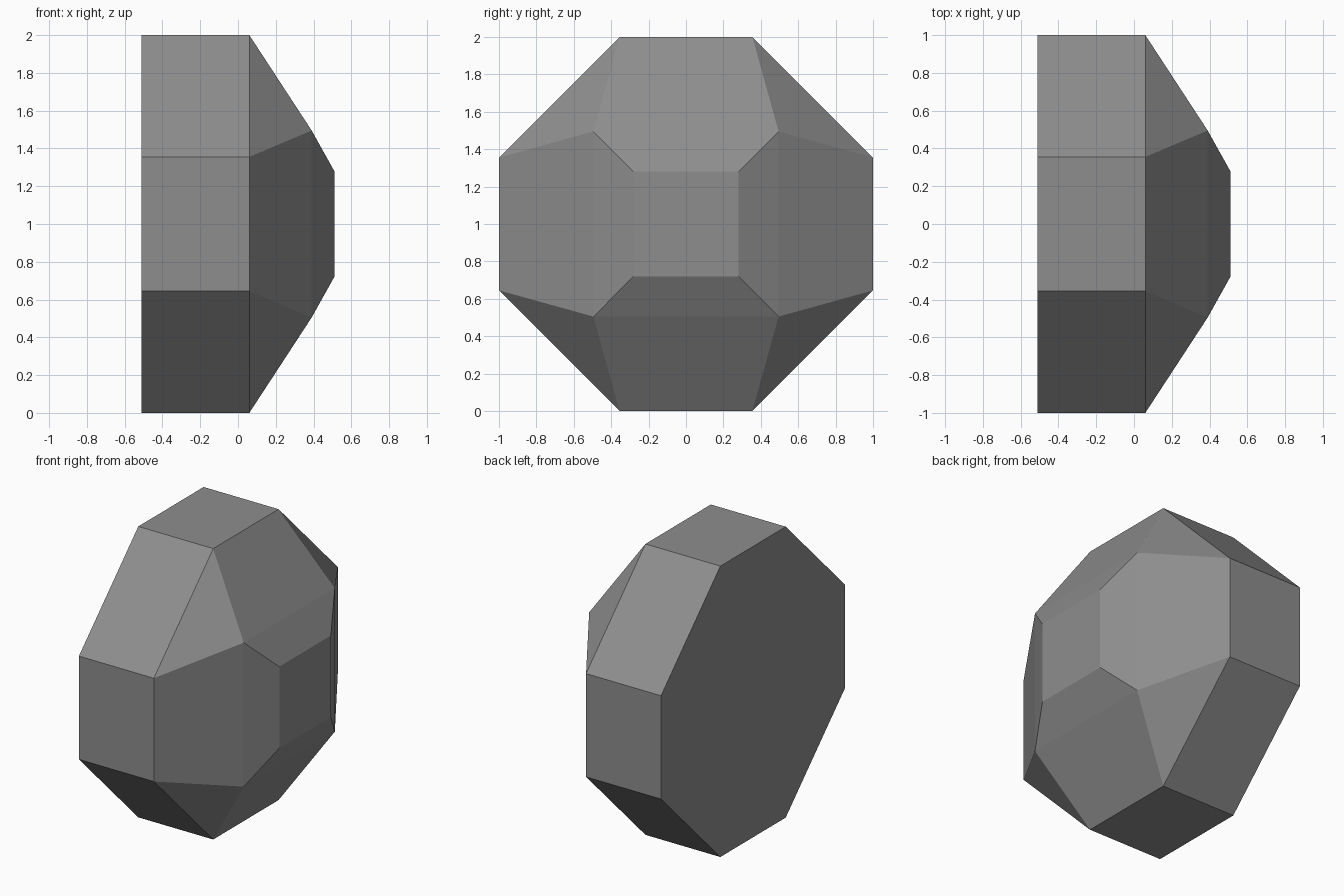
import bpy, bmesh

if "Cube" in bpy.data.objects:
    bpy.data.objects.remove(bpy.data.objects["Cube"])

CENTRE_Z = 1.0
mat = bpy.data.materials.new("grey")
mat.diffuse_color = (0.27, 0.27, 0.27, 1)
mat.use_nodes = True
mat.node_tree.nodes["Principled BSDF"].inputs["Base Color"].default_value = mat.diffuse_color

bm = bmesh.new()


def ring(x, a, b=None):
    """Four-fold ring around the x axis: corners (a, b) turned by quarter turns.
    With a != b each quarter gives two points (an octagon), otherwise one."""
    pts = []
    y, z = a, b if b is not None else a
    for _ in range(4):
        pts.append((y, z))
        if b is not None:
            pts.append((z, y) if y * z > 0 else (-z, -y))
        y, z = -z, y
    return [bm.verts.new((x, p, q + CENTRE_Z)) for p, q in pts]


# Octagonal rim (back and front), square shoulder, square tip
back = ring(-0.51, 1.0, 0.355)
rim = ring(0.06, 1.0, 0.355)
shoulder = ring(0.39, 0.495)
tip = ring(0.51, 0.28)

bm.faces.new(back)
bm.faces.new(tip)
for i in range(8):
    j = (i + 1) % 8
    bm.faces.new((back[i], back[j], rim[j], rim[i]))
for i in range(4):
    j = (i + 1) % 4
    a, b, c = rim[2 * i], rim[2 * i + 1], rim[(2 * i + 2) % 8]
    bm.faces.new((a, b, shoulder[i]))                    # corner triangle
    bm.faces.new((b, c, shoulder[j], shoulder[i]))       # side panel
    bm.faces.new((shoulder[i], shoulder[j], tip[j], tip[i]))  # upper bevel
bmesh.ops.recalc_face_normals(bm, faces=bm.faces)

mesh = bpy.data.meshes.new("faceted_knob")
bm.to_mesh(mesh)
bm.free()
mesh.materials.append(mat)
bpy.context.collection.objects.link(bpy.data.objects.new("faceted_knob", mesh))
